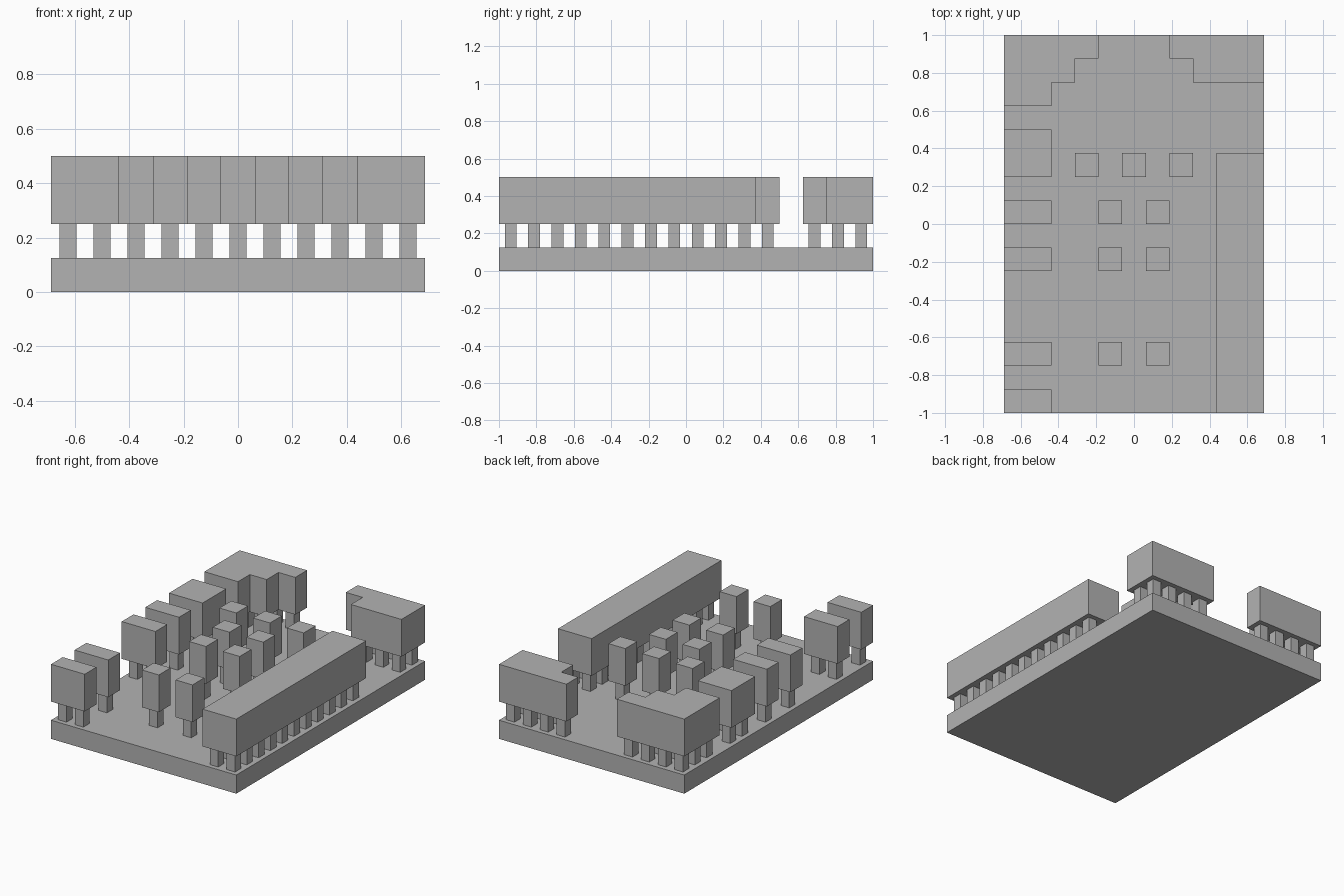
import bpy
import bmesh
from mathutils import Matrix, Vector

if "Cube" in bpy.data.objects:
    bpy.data.objects.remove(bpy.data.objects["Cube"], do_unlink=True)

# Layout grid: 11 columns by 16 rows of square cells
CELL = 0.125
COLS, ROWS = 11, 16
SLAB_TOP, STEM_TOP, BLOCK_TOP = CELL, 2 * CELL, 4 * CELL

grey = bpy.data.materials.new("plain grey")
grey.use_nodes = True
colour = (0.45, 0.45, 0.45, 1)
grey.diffuse_color = colour
grey.node_tree.nodes["Principled BSDF"].inputs["Base Color"].default_value = colour


def place(col, row, z):
    return Vector(((col - COLS / 2) * CELL, (row - ROWS / 2) * CELL, z))


def finish(name, bm):
    bmesh.ops.recalc_face_normals(bm, faces=bm.faces)
    mesh = bpy.data.meshes.new(name)
    bm.to_mesh(mesh)
    bm.free()
    mesh.materials.append(grey)
    bpy.context.collection.objects.link(bpy.data.objects.new(name, mesh))


def prism(name, spans, bottom, top):
    """Extrude the outline of stacked spans (col start, col end, row start, row end)."""
    outline = []
    for a, b, r0, r1 in spans:
        outline += [(b, r0), (b, r1)]
    for a, b, r0, r1 in reversed(spans):
        outline += [(a, r1), (a, r0)]
    bm = bmesh.new()
    verts = [bm.verts.new(place(c, r, bottom)) for c, r in dict.fromkeys(outline)]
    face = bm.faces.new(verts)
    grown = bmesh.ops.extrude_face_region(bm, geom=[face], use_keep_orig=True)
    moved = [g for g in grown["geom"] if isinstance(g, bmesh.types.BMVert)]
    bmesh.ops.translate(bm, verts=moved, vec=(0, 0, top - bottom))
    bmesh.ops.dissolve_limit(bm, angle_limit=0.01, verts=bm.verts, edges=bm.edges)
    finish(name, bm)


def stems(name, spans):
    """One square stem, half a cell wide, under every cell."""
    bm = bmesh.new()
    size = Matrix.Diagonal((CELL / 2, CELL / 2, STEM_TOP - SLAB_TOP, 1))
    for a, b, r0, r1 in spans:
        for col in range(a, b):
            for row in range(r0, r1):
                centre = place(col + 0.5, row + 0.5, (SLAB_TOP + STEM_TOP) / 2)
                bmesh.ops.create_cube(bm, size=1, matrix=Matrix.Translation(centre) @ size)
    finish(name, bm)


def raised_block(name, *spans):
    stems(name + "_stems", spans)
    prism(name, spans, STEM_TOP, BLOCK_TOP)


# Base slab
prism("base_slab", [(0, COLS, 0, ROWS)], 0, SLAB_TOP)

# Long block on the left and the stepped back corners
raised_block("left_long_block", (9, 11, 0, 11))
raised_block("back_left_corner", (8, 11, 14, 15), (7, 11, 15, 16))
raised_block("back_right_corner", (0, 2, 13, 14), (0, 3, 14, 15), (0, 4, 15, 16))

# Short blocks along the right edge
for i, row in enumerate((0, 2, 6, 8)):
    raised_block(f"right_block_{i + 1}", (0, 2, row, row + 1))
raised_block("right_wide_block", (0, 2, 10, 12))

# Single posts in the middle
for row in (2, 6, 8):
    for side, col in (("right", 4), ("left", 6)):
        raised_block(f"{side}_post_row_{row}", (col, col + 1, row, row + 1))
for side, col in (("right", 3), ("centre", 5), ("left", 7)):
    raised_block(f"{side}_back_post", (col, col + 1, 10, 11))
